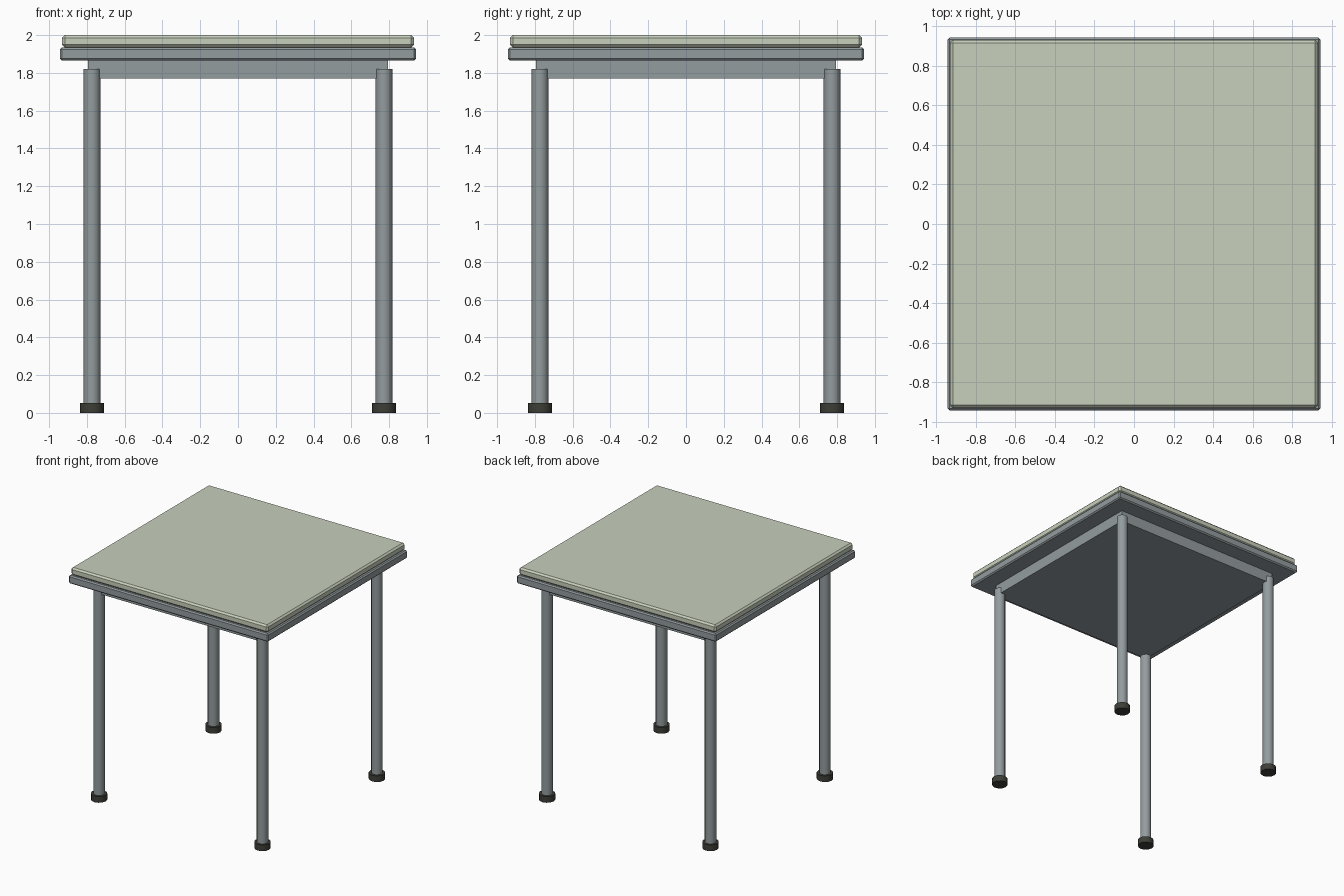
import bpy, math

if "Cube" in bpy.data.objects:
    bpy.data.objects.remove(bpy.data.objects["Cube"])


def material(name, rgb):
    def lin(c):
        c /= 255
        return c / 12.92 if c <= 0.04045 else ((c + 0.055) / 1.055) ** 2.4
    m = bpy.data.materials.new(name)
    m.diffuse_color = (*[lin(c) for c in rgb], 1)
    m.use_nodes = True
    m.node_tree.nodes["Principled BSDF"].inputs["Base Color"].default_value = m.diffuse_color
    return m


PALE = material("pale green top", (200, 208, 188))
METAL = material("grey metal", (148, 156, 159))
RUBBER = material("dark rubber", (62, 62, 56))


def slab(name, half, z0, z1, mat, bevel=0):
    bpy.ops.mesh.primitive_cube_add(size=1, location=(0, 0, (z0 + z1) / 2))
    o = bpy.context.object
    o.name = name
    o.scale = (2 * half, 2 * half, z1 - z0)
    bpy.ops.object.transform_apply(location=False, rotation=False, scale=True)
    o.data.materials.append(mat)
    if bevel:
        b = o.modifiers.new("edge bevel", 'BEVEL')
        b.width = bevel
        b.segments = 1


def post(name, x, y, r, z0, z1, mat, sides):
    bpy.ops.mesh.primitive_cylinder_add(vertices=sides, radius=r, depth=z1 - z0,
                                        location=(x, y, (z0 + z1) / 2))
    o = bpy.context.object
    o.name = name
    o.data.materials.append(mat)
    bpy.ops.object.shade_smooth_by_angle(angle=math.radians(35))


# Top, frame edge and apron block
slab("table_top", 0.931, 1.935, 2.0, PALE, 0.014)
slab("top_frame", 0.943, 1.865, 1.935, METAL, 0.01)
slab("apron", 0.795, 1.77, 1.867, METAL)

# Legs with rubber feet
for sx, xn in ((-1, "left"), (1, "right")):
    for sy, yn in ((-1, "front"), (1, "back")):
        x, y = sx * 0.773, sy * 0.773
        post(f"{yn}_{xn}_leg", x, y, 0.045, 0.03, 1.82, METAL, 12)
        post(f"{yn}_{xn}_foot", x, y, 0.064, 0.0, 0.053, RUBBER, 12)
